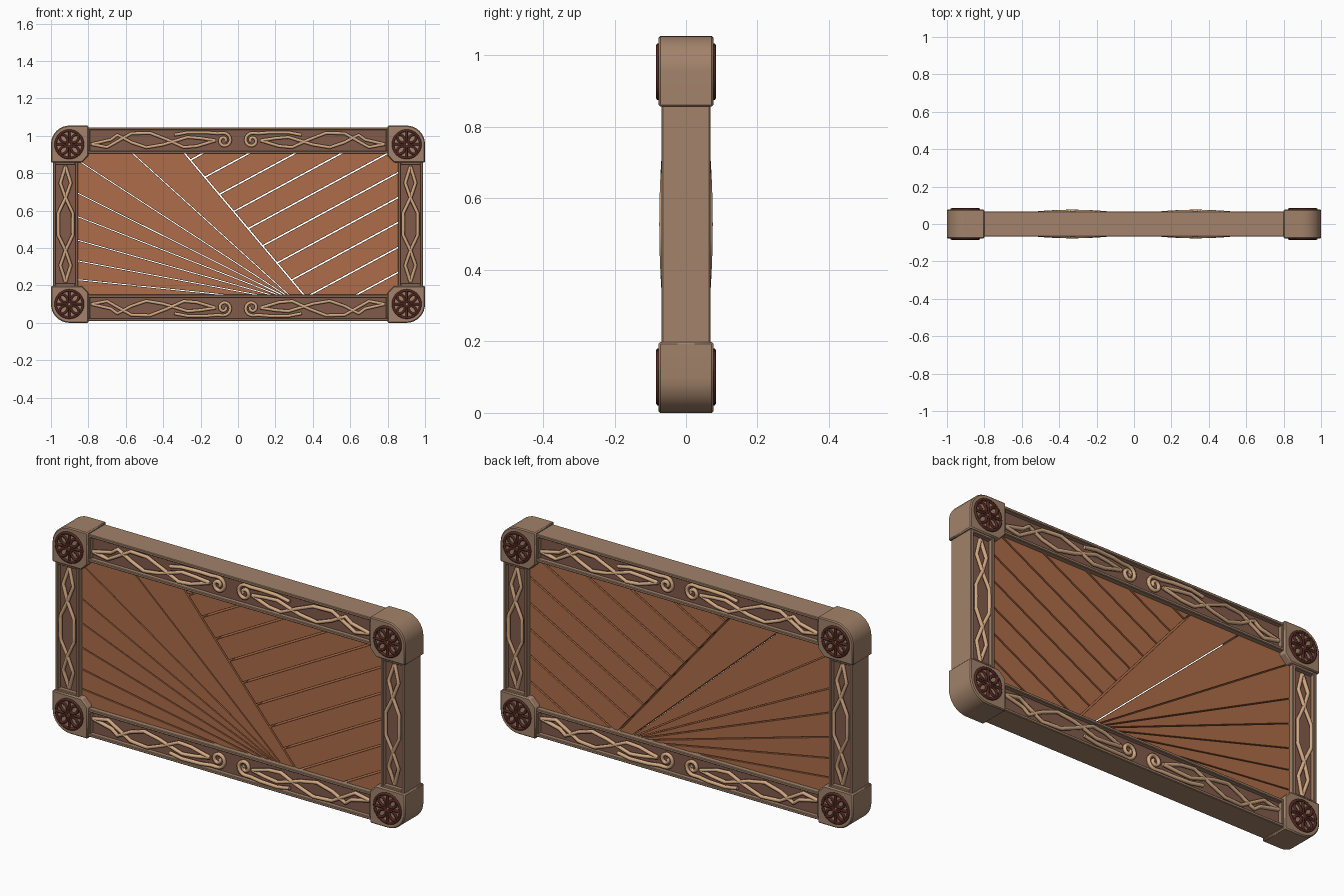
import bpy, bmesh, math
from mathutils import Vector

if "Cube" in bpy.data.objects:
    bpy.data.objects.remove(bpy.data.objects["Cube"])

H = 1.055          # overall height
MID = H / 2


def material(name, rgb):
    m = bpy.data.materials.new(name)
    m.diffuse_color = (*rgb, 1)
    m.use_nodes = True
    m.node_tree.nodes["Principled BSDF"].inputs["Base Color"].default_value = m.diffuse_color
    return m


FRAME = material("frame_wood", (0.36, 0.225, 0.145))
DARK = material("recess_wood", (0.22, 0.105, 0.07))
PLANK = material("plank_wood", (0.42, 0.15, 0.065))
CARVED = material("carving_wood", (0.64, 0.39, 0.22))
ROSE = material("rosette_wood", (0.085, 0.022, 0.016))


def prism(name, polys, depth, mat, bevel=0.0):
    """Extrude x-z outlines symmetrically through y = -depth..depth."""
    bm = bmesh.new()
    for poly in polys:
        a = [bm.verts.new((x, -depth, z)) for x, z in poly]
        b = [bm.verts.new((x, depth, z)) for x, z in poly]
        bm.faces.new(a)
        bm.faces.new(b[::-1])
        n = len(poly)
        for i in range(n):
            j = (i + 1) % n
            bm.faces.new((a[j], a[i], b[i], b[j]))
    bmesh.ops.recalc_face_normals(bm, faces=bm.faces)
    me = bpy.data.meshes.new(name)
    bm.to_mesh(me)
    bm.free()
    ob = bpy.data.objects.new(name, me)
    bpy.context.collection.objects.link(ob)
    me.materials.append(mat)
    if bevel:
        mod = ob.modifiers.new("edge", 'BEVEL')
        mod.width = bevel
        mod.segments = 1
        mod.limit_method = 'ANGLE'
        mod.angle_limit = math.radians(40)
    return ob


def rect(x0, x1, z0, z1):
    return [(x0, z0), (x1, z0), (x1, z1), (x0, z1)]


def strands(name, paths, radius, mat):
    """Round strips along polylines; each path is (points, closed)."""
    cu = bpy.data.curves.new(name, 'CURVE')
    cu.dimensions = '3D'
    cu.bevel_depth = radius
    cu.bevel_resolution = 1
    cu.use_fill_caps = True
    for pts, closed in paths:
        sp = cu.splines.new('POLY')
        sp.points.add(len(pts) - 1)
        for p, co in zip(sp.points, pts):
            p.co = (*co, 1)
        sp.use_cyclic_u = closed
    cu.materials.append(mat)
    ob = bpy.data.objects.new(name, cu)
    bpy.context.collection.objects.link(ob)


def clip(poly, p, n, off):
    """Keep the part of poly at least off along normal n from point p."""
    n = Vector(n).normalized()
    out = []
    for i, a in enumerate(poly):
        b = poly[(i + 1) % len(poly)]
        da = (Vector(a) - Vector(p)).dot(n) - off
        db = (Vector(b) - Vector(p)).dot(n) - off
        if da >= 0:
            out.append(a)
        if (da >= 0) != (db >= 0):
            out.append(tuple(Vector(a).lerp(Vector(b), da / (da - db))))
    return out


# corner blocks with a round outer corner and clipped inner corner
for sx, side in ((-1, "left"), (1, "right")):
    for sz, level in ((-1, "lower"), (1, "upper")):
        c = [(0.8, 0.365), (0.835, MID - 0.198), (1.0, MID - 0.198)]
        c += [(0.9 + 0.1 * math.cos(t * math.pi / 16),
               MID - 0.1 + 0.1 * math.sin(t * math.pi / 16)) for t in range(9)]
        c += [(0.8, MID)]
        ob = prism(f"corner_block_{level}_{side}",
                   [[(sx * x, MID + sz * z) for x, z in c]], 0.077, FRAME, 0.005)
        bpy.context.view_layer.objects.active = ob
        ob.select_set(True)
        bpy.ops.object.shade_smooth_by_angle(angle=math.radians(30))
        ob.select_set(False)
        # rosette tracery on front and back
        cx, cz = sx * 0.902, MID + sz * 0.427
        for sy, face in ((-1, "front"), (1, "back")):
            y = sy * 0.077

            def loop(r, ox=0, oz=0, rx=1.0, rot=0.0, n=20):
                pts = []
                for i in range(n):
                    t = 2 * math.pi * i / n
                    u, v = ox + r * rx * math.cos(t), oz + r * math.sin(t)
                    pts.append((cx + u * math.cos(rot) - v * math.sin(rot), y,
                                cz + u * math.sin(rot) + v * math.cos(rot)))
                return pts, True
            paths = [(loop(0.073, n=32)), loop(0.014, n=12)]
            for k in range(4):
                a = k * math.pi / 2
                paths.append(loop(0.017, 0.043, 0, 1.5, a + math.pi / 4, 14))
                ca, sa = math.cos(a), math.sin(a)
                paths.append(([(cx + 0.014 * ca, y, cz + 0.014 * sa),
                               (cx + 0.072 * ca, y, cz + 0.072 * sa)], False))
            strands(f"rosette_{level}_{side}_{face}", paths, 0.0075, ROSE)

# rails and stiles: dark core with a raised lip around it
for sz, level in ((-1, "bottom"), (1, "top")):
    def R(x0, x1, z0, z1):
        return rect(x0, x1, *sorted((MID + sz * z0, MID + sz * z1)))
    prism(f"{level}_rail_core", [R(-0.81, 0.81, 0.38, 0.515)], 0.046, DARK)
    prism(f"{level}_rail_lip", [R(-0.81, 0.81, 0.377, 0.392), R(-0.81, 0.81, 0.503, 0.518),
                                R(-0.81, -0.79, 0.392, 0.503), R(0.79, 0.81, 0.392, 0.503)],
          0.068, FRAME, 0.003)
for sx, side in ((-1, "left"), (1, "right")):
    def R(x0, x1, z0, z1):
        return rect(*sorted((sx * x0, sx * x1)), MID + z0, MID + z1)
    prism(f"{side}_stile_core", [R(0.86, 0.985, -0.335, 0.335)], 0.046, DARK)
    prism(f"{side}_stile_lip", [R(0.855, 0.87, -0.34, 0.34), R(0.975, 0.99, -0.34, 0.34),
                                R(0.87, 0.975, 0.318, 0.34), R(0.87, 0.975, -0.34, -0.318)],
          0.068, FRAME, 0.003)

# carved braids: (along, across) points, bulging outward mid-length
BRAID_A = [(0.785, -0.02), (0.70, -0.036), (0.57, 0.038), (0.47, 0.04), (0.38, 0.005),
           (0.29, -0.036), (0.22, -0.03), (0.12, 0.0)]
BRAID_B = [(0.785, -0.02), (0.68, 0.004), (0.645, 0.03), (0.57, -0.01), (0.49, -0.037),
           (0.40, -0.022), (0.27, 0.018), (0.20, 0.012), (0.12, 0.0)]
CURL = [(0.34, 0.03), (0.27, 0.043), (0.17, 0.043), (0.11, 0.038)]
for i in range(22):
    t, r = math.radians(80 + i * 24), 0.041 - 0.0016 * i
    CURL.append((0.075 + r * math.cos(t), r * math.sin(t)))
SIDE = [(-0.31, 0), (-0.22, 0.028), (-0.14, 0), (-0.06, -0.038),
        (0.06, -0.038), (0.14, 0), (0.22, 0.028), (0.31, 0)]


def dense(pts, n=4):
    out = [pts[0]]
    for a, b in zip(pts, pts[1:]):
        out += [(a[0] + (b[0] - a[0]) * k / n, a[1] + (b[1] - a[1]) * k / n)
                for k in range(1, n + 1)]
    return out


for sy, face in ((-1, "front"), (1, "back")):
    for sx, side in ((-1, "left"), (1, "right")):
        for sz, level in ((-1, "bottom"), (1, "top")):
            paths = []
            for pts in (dense(BRAID_A), dense(BRAID_B), CURL):
                paths.append(([(sx * u, sy * max(0.052, 0.067 - 0.009 * ((u - 0.33) / 0.19) ** 2),
                                MID + sz * (0.4475 + v)) for u, v in pts], False))
            strands(f"{level}_{side}_carving_{face}", paths, 0.0095, CARVED)
        paths = [([(sx * (0.922 + m * v), sy * (0.066 - 0.008 * (t / 0.21) ** 2), MID + t)
                   for t, v in dense(SIDE)], False) for m in (-1, 1)]
        strands(f"{side}_stile_carving_{face}", paths, 0.0095, CARVED)

# planked panel split by a diagonal seam
PANEL = rect(-0.87, 0.87, 0.135, 0.92)
SEAM = (-0.29, 0.912)
SN = (0.76, 0.64)                       # seam normal, towards the right half
right = clip(PANEL, SEAM, SN, 0.004)
left = clip(PANEL, SEAM, (-SN[0], -SN[1]), 0.004)

# right half: parallel slanted planks
DN = (-0.475, 0.88)
starts = [(-0.257 + 0.0775 * i, 0.869 - 0.0915 * i) for i in range(10)]
planks = []
for i in range(11):
    p = right
    if i > 0:
        p = clip(p, starts[i - 1], (-DN[0], -DN[1]), 0.004)
    if i < 10:
        p = clip(p, starts[i], DN, 0.004)
    if len(p) > 2:
        planks.append(p)
prism("slanted_planks", planks, 0.042, PLANK, 0.005)

# left half: planks fanning out from the foot of the seam
APEX = (0.315, 0.11)
ends = [(-0.57, 0.912), (-0.85, 0.865), (-0.85, 0.69), (-0.85, 0.565),
        (-0.85, 0.44), (-0.85, 0.33), (-0.85, 0.23)]
normals = [(-(z - APEX[1]), x - APEX[0]) for x, z in ends]    # pointing down-left
planks = []
for i in range(len(ends) + 1):
    p = left
    if i > 0:
        p = clip(p, APEX, normals[i - 1], 0.0025)
    if i < len(ends):
        p = clip(p, APEX, [-c for c in normals[i]], 0.0025)
    if len(p) > 2:
        planks.append(p)
prism("fan_planks", planks, 0.042, PLANK, 0.004)
